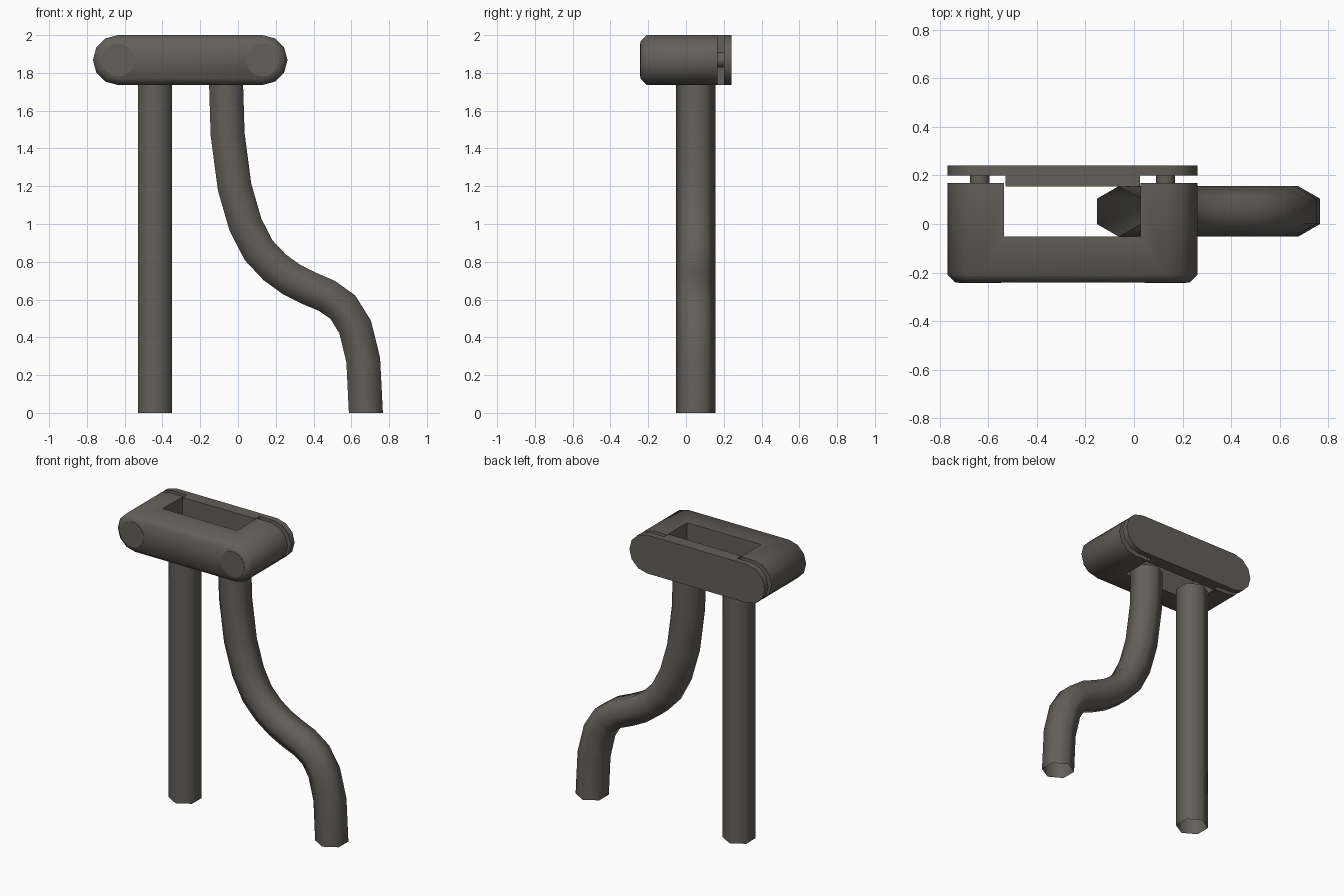
import bpy, bmesh, math
from mathutils import Vector

if "Cube" in bpy.data.objects:
    bpy.data.objects.remove(bpy.data.objects["Cube"])

grey = bpy.data.materials.new("dark warm grey")
grey.diffuse_color = (0.125, 0.115, 0.102, 1)
grey.use_nodes = True
grey.node_tree.nodes["Principled BSDF"].inputs["Base Color"].default_value = grey.diffuse_color

ZC, R = 1.868, 0.132          # link centre height and end radius
XL, XR = -0.636, 0.130        # pin centres
YT = 0.052                    # tube centre in y


def make(name, bm, angle=None):
    bmesh.ops.recalc_face_normals(bm, faces=bm.faces)
    me = bpy.data.meshes.new(name)
    bm.to_mesh(me)
    bm.free()
    me.materials.append(grey)
    ob = bpy.data.objects.new(name, me)
    bpy.context.collection.objects.link(ob)
    if angle:
        bpy.ops.object.select_all(action='DESELECT')
        ob.select_set(True)
        bpy.context.view_layer.objects.active = ob
        bpy.ops.object.shade_smooth_by_angle(angle=math.radians(angle))
    return ob


def skin(bm, rings, caps=True):
    """Join equal closed rings of points with quads."""
    vs = [[bm.verts.new(p) for p in ring] for ring in rings]
    n = len(vs[0])
    for a, b in zip(vs, vs[1:]):
        for i in range(n):
            bm.faces.new((a[i], a[(i + 1) % n], b[(i + 1) % n], b[i]))
    if caps:
        bm.faces.new(vs[0])
        bm.faces.new(vs[-1])


def stadium(y, r):
    """Rounded-end outline around both pins."""
    pts = []
    for cx, start in ((XR, -90), (XL, 90)):
        for i in range(7):
            a = math.radians(start + i * 30)
            pts.append((cx + r * math.cos(a), y, ZC + r * math.sin(a)))
    return pts


def box(name, x0, x1, y0, y1, z0, z1):
    bm = bmesh.new()
    skin(bm, [[(x0, y0, z), (x1, y0, z), (x1, y1, z), (x0, y1, z)] for z in (z0, z1)])
    return make(name, bm)


def disc(name, x, r, y0, y1, n):
    bm = bmesh.new()
    skin(bm, [[(x + r * math.cos(i * math.tau / n), y, ZC + r * math.sin(i * math.tau / n))
               for i in range(n)] for y in (y0, y1)])
    make(name, bm, 40)


# U-shaped link body with chamfered front, window cut open to the back
bm = bmesh.new()
skin(bm, [stadium(-0.241, R - 0.032), stadium(-0.209, R), stadium(0.168, R)])
body = make("link_body", bm)
cutter = box("window_cutter", -0.535, 0.027, -0.052, 0.4, 1.6, 2.2)
mod = body.modifiers.new("window", 'BOOLEAN')
mod.operation, mod.solver, mod.object = 'DIFFERENCE', 'EXACT', cutter
bpy.context.view_layer.objects.active = body
body.select_set(True)
bpy.ops.object.modifier_apply(modifier="window")
bpy.data.objects.remove(cutter)
bpy.ops.object.shade_smooth_by_angle(angle=math.radians(50))

# back plate with the rib that closes the window
bm = bmesh.new()
skin(bm, [stadium(0.2, R), stadium(0.241, R)])
make("back_plate", bm, 40)
box("plate_rib", -0.53, 0.024, 0.155, 0.205, ZC - R, ZC + R)

# pins across the gap and flush pin heads on the front
for side, x in (("left", XL), ("right", XR)):
    disc(side + "_pin", x, 0.04, 0.15, 0.21, 12)
    disc(side + "_pin_head", x, 0.087, -0.243, -0.235, 32)


def tube(name, path):
    """Open six-sided tube following (x, z) points."""
    pts = [Vector((x, 0, z)) for x, z in path]
    rings = []
    for i, p in enumerate(pts):
        if 0 < i < len(pts) - 1:
            t = ((p - pts[i - 1]).normalized() + (pts[i + 1] - p).normalized()).normalized()
        else:
            t = Vector((0, 0, -1))
        side = Vector((-t.z, 0, t.x))
        rings.append([p + side * 0.104 * math.cos(a) + Vector((0, YT + 0.104 * math.sin(a), 0))
                      for a in (math.radians(30 + 60 * k) for k in range(6))])
    bm = bmesh.new()
    skin(bm, rings, caps=False)
    make(name, bm, 80)


tube("straight_cord", [(-0.44, 1.74), (-0.44, 0)])
tube("curved_cord", [(-0.063, 1.74), (-0.055, 1.475), (-0.018, 1.195), (0.04, 0.995),
                     (0.11, 0.86), (0.195, 0.77), (0.285, 0.705), (0.375, 0.66),
                     (0.47, 0.62), (0.555, 0.56), (0.62, 0.455), (0.663, 0.28), (0.677, 0)])
